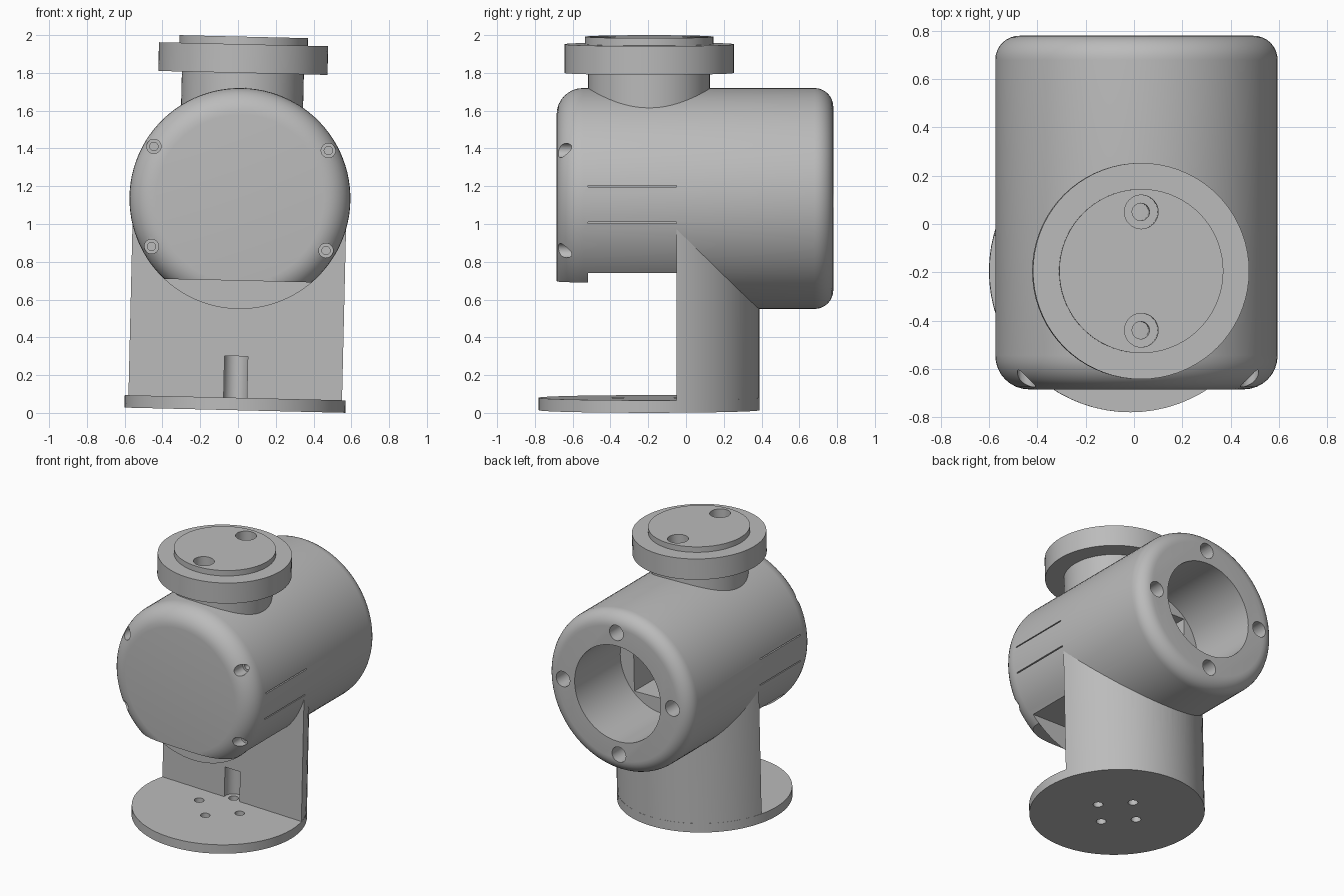
import bpy, math
from mathutils import Matrix, Vector

if "Cube" in bpy.data.objects:
    bpy.data.objects.remove(bpy.data.objects["Cube"])

AXIS_Z = 1.135      # height of the housing axis
POST_Y = -0.195     # y of the vertical axis
R = 0.585           # main radius

mat = bpy.data.materials.new("plain_grey")
mat.diffuse_color = (0.5, 0.5, 0.5, 1)
mat.use_nodes = True
mat.node_tree.nodes["Principled BSDF"].inputs["Base Color"].default_value = mat.diffuse_color


def lathe(name, profile, origin, along_y=False, n=72):
    """Spin (radius, position) points about a vertical or y axis."""
    verts, faces = [], []
    for r, h in profile:
        for i in range(n):
            a = 2 * math.pi * i / n
            c, s = r * math.cos(a), r * math.sin(a)
            verts.append((c, h, -s) if along_y else (c, s, h))
    for k in range(len(profile) - 1):
        for i in range(n):
            j = (i + 1) % n
            faces.append((k * n + i, k * n + j, (k + 1) * n + j, (k + 1) * n + i))
    faces.append(tuple(range(n))[::-1])
    faces.append(tuple(range((len(profile) - 1) * n, len(profile) * n)))
    me = bpy.data.meshes.new(name)
    me.from_pydata([Vector(v) + Vector(origin) for v in verts], [], faces)
    me.materials.append(mat)
    ob = bpy.data.objects.new(name, me)
    bpy.context.collection.objects.link(ob)
    return ob


def post(name, r, z0, z1, x=0, y=POST_Y, n=72):
    return lathe(name, [(r, z0), (r, z1)], (x, y, 0), n=n)


def rod(r, y0, y1, x, z, n=32):
    return lathe("cutter", [(r, y0), (r, y1)], (x, 0, z), True, n)


def box(x0, x1, y0, y1, z0, z1):
    bpy.ops.mesh.primitive_cube_add(size=1)
    ob = bpy.context.object
    ob.data.transform(Matrix.Translation(((x0 + x1) / 2, (y0 + y1) / 2, (z0 + z1) / 2))
                      @ Matrix.Diagonal((x1 - x0, y1 - y0, z1 - z0, 1)))
    ob.data.materials.append(mat)
    return ob


def cut(ob, cutters):
    bpy.context.view_layer.objects.active = ob
    for c in cutters:
        m = ob.modifiers.new("cut", 'BOOLEAN')
        m.operation, m.solver, m.object = 'DIFFERENCE', 'EXACT', c
        bpy.ops.object.modifier_apply(modifier=m.name)
        bpy.data.objects.remove(c)


def arc(r, y, bevel, start, end, sign):
    """Quarter-round of the housing edge."""
    out = []
    for i in range(9):
        a = math.radians(start + (end - start) * i / 8)
        out.append((r - bevel + bevel * math.cos(a), y + sign * bevel * math.sin(a)))
    return out


def bore():
    return rod(0.35, 0.25, 0.9, 0, AXIS_Z, 72)


def chamber():
    return box(-0.24, 0.24, -0.5, 0.3, AXIS_Z - 0.24, AXIS_Z + 0.24)


# horizontal housing with rounded ends
profile = arc(R, -0.685 + 0.14, 0.14, 90, 0, -1) + arc(R, 0.78 - 0.1, 0.1, 0, 90, 1)
housing = lathe("housing", profile, (0, 0, AXIS_Z), True, 96)
cutters = [bore(), chamber(),
           box(-0.7, 0.7, -0.52, -0.05, 0.4, 0.75),      # flat underside
           box(-0.7, 0.7, -0.8, -0.52, 0.4, 0.70)]       # flat under the front cap
for x, z in ((0, 1), (0, -1), (1, 0), (-1, 0)):          # rear screw holes
    hx, hz = x * 0.445, AXIS_Z + z * 0.445
    cutters += [rod(0.056, 0.62, 0.9, hx, hz), rod(0.032, -0.3 if z < 0 else 0.4, 0.7, hx, hz)]
for sx in (-1, 1):
    for sz in (-1, 1):                                   # front cap screw holes
        hx, hz = sx * 0.462, AXIS_Z + sz * 0.265
        cutters += [rod(0.038, -0.8, -0.575, hx, hz), rod(0.022, -0.6, -0.5, hx, hz)]
    for z in (1.02, 1.213):                              # side grooves
        x0, x1 = sorted((sx * 0.555, sx * 0.65))
        cutters.append(box(x0, x1, -0.52, -0.05, z - 0.004, z + 0.004))
cut(housing, cutters)

# half-round pedestal, open to the bore, with a screwdriver recess
pedestal = post("pedestal", R - 0.001, 0.05, AXIS_Z)
cut(pedestal, [box(-0.8, 0.8, -1, -0.05, 0, 1.5), bore(), chamber(),
               rod(0.032, -0.3, 0.9, 0, AXIS_Z - 0.445),
               post("cutter", 0.065, 0.03, 0.30, 0, POST_Y + 0.165, 32)])

# round foot with four bolt holes
foot = post("foot", R, 0.014, 0.08)
cut(foot, [post("cutter", 0.033, -0.1, 0.2, 0.165 * math.cos(a), POST_Y + 0.165 * math.sin(a), 24)
           for a in (0, math.pi / 2, math.pi, 1.5 * math.pi)])

# neck, flange and raised top disc in one turned part
top = lathe("top_flange", [(0.323, 1.5), (0.323, 1.80), (0.448, 1.80), (0.448, 1.952),
                           (0.34, 1.952), (0.34, 1.992)], (0, POST_Y, 0))
cutters = []
for s in (-1, 1):
    y = POST_Y + s * 0.245
    cutters += [post("cutter", 0.07, 1.90, 2.1, 0, y, 32), post("cutter", 0.036, 1.70, 1.95, 0, y, 32)]
cut(top, cutters)

# slight lean of the whole assembly, and smooth shading
lean = (Matrix.Translation((0.007, 0, 1)) @ Matrix.Rotation(math.radians(1.35), 4, 'Y')
        @ Matrix.Translation((0, 0, -1)))
for ob in (housing, pedestal, foot, top):
    ob.data.transform(lean)
    bpy.ops.object.select_all(action='DESELECT')
    ob.select_set(True)
    bpy.context.view_layer.objects.active = ob
    bpy.ops.object.shade_smooth_by_angle(angle=math.radians(30))
